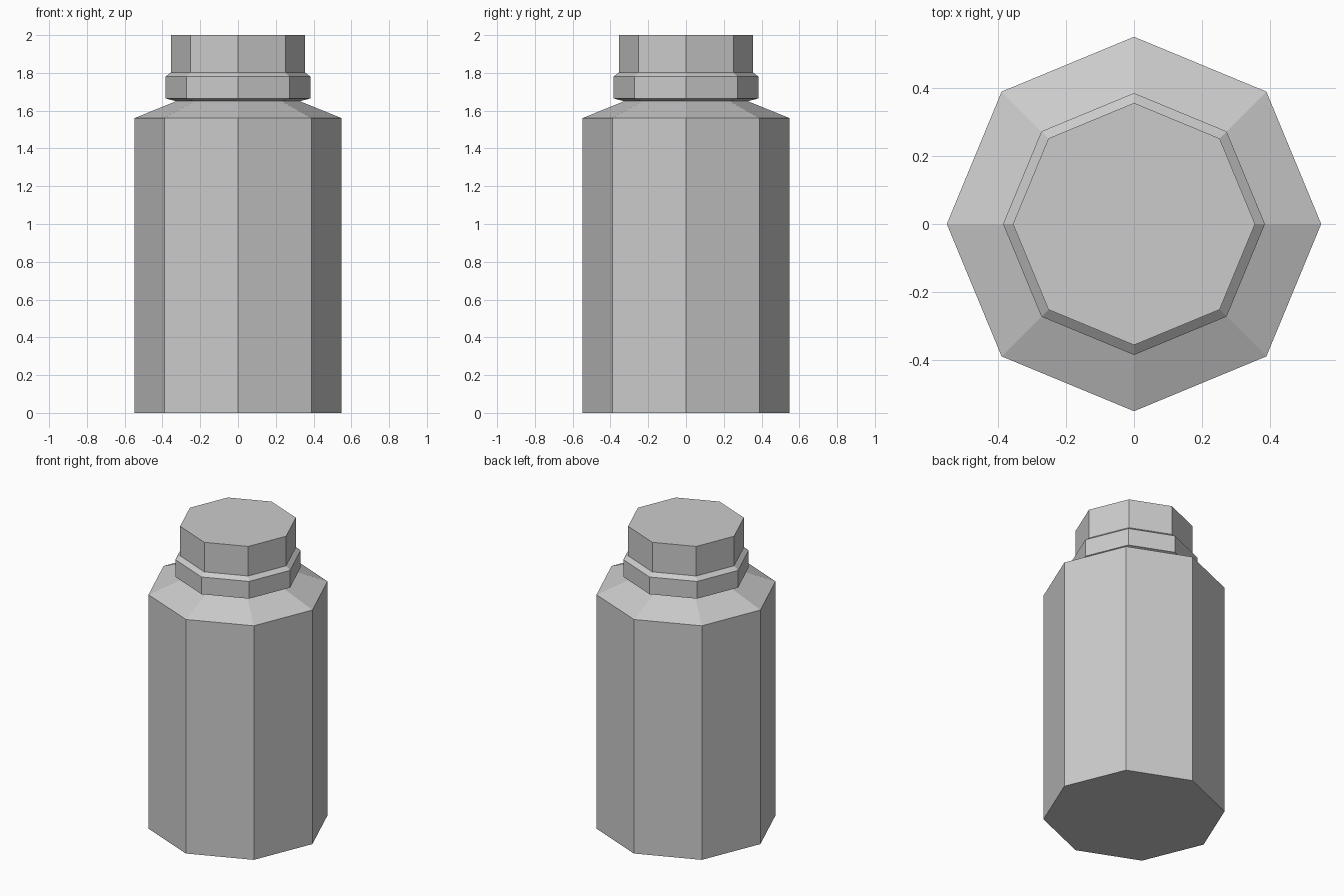
import bpy, bmesh
from math import cos, sin, tau

if "Cube" in bpy.data.objects:
    bpy.data.objects.remove(bpy.data.objects["Cube"])

SIDES = 8


def lathe(name, profile, bottom=False, top=False):
    """Eight-sided turned part from (radius, height) points, optionally closed."""
    bm = bmesh.new()
    rings = [[bm.verts.new((r * cos(tau * i / SIDES), r * sin(tau * i / SIDES), z))
              for i in range(SIDES)] for r, z in profile]
    for low, high in zip(rings, rings[1:]):
        for i in range(SIDES):
            j = (i + 1) % SIDES
            bm.faces.new((low[i], low[j], high[j], high[i]))
    if bottom:
        bm.faces.new(rings[0][::-1])
    if top:
        bm.faces.new(rings[-1])
    mesh = bpy.data.meshes.new(name)
    bm.to_mesh(mesh)
    bm.free()
    obj = bpy.data.objects.new(name, mesh)
    bpy.context.collection.objects.link(obj)
    return obj


# Bottle body with sloped shoulder
lathe("bottle_body", [(0.549, 0), (0.549, 1.56), (0.328, 1.65)], bottom=True)

# Collar around the neck, bevelled above and below
lathe("neck_collar", [(0.328, 1.65), (0.384, 1.665), (0.384, 1.78), (0.355, 1.803)])

# Screw cap
lathe("cap", [(0.355, 1.803), (0.355, 2.0)], top=True)
